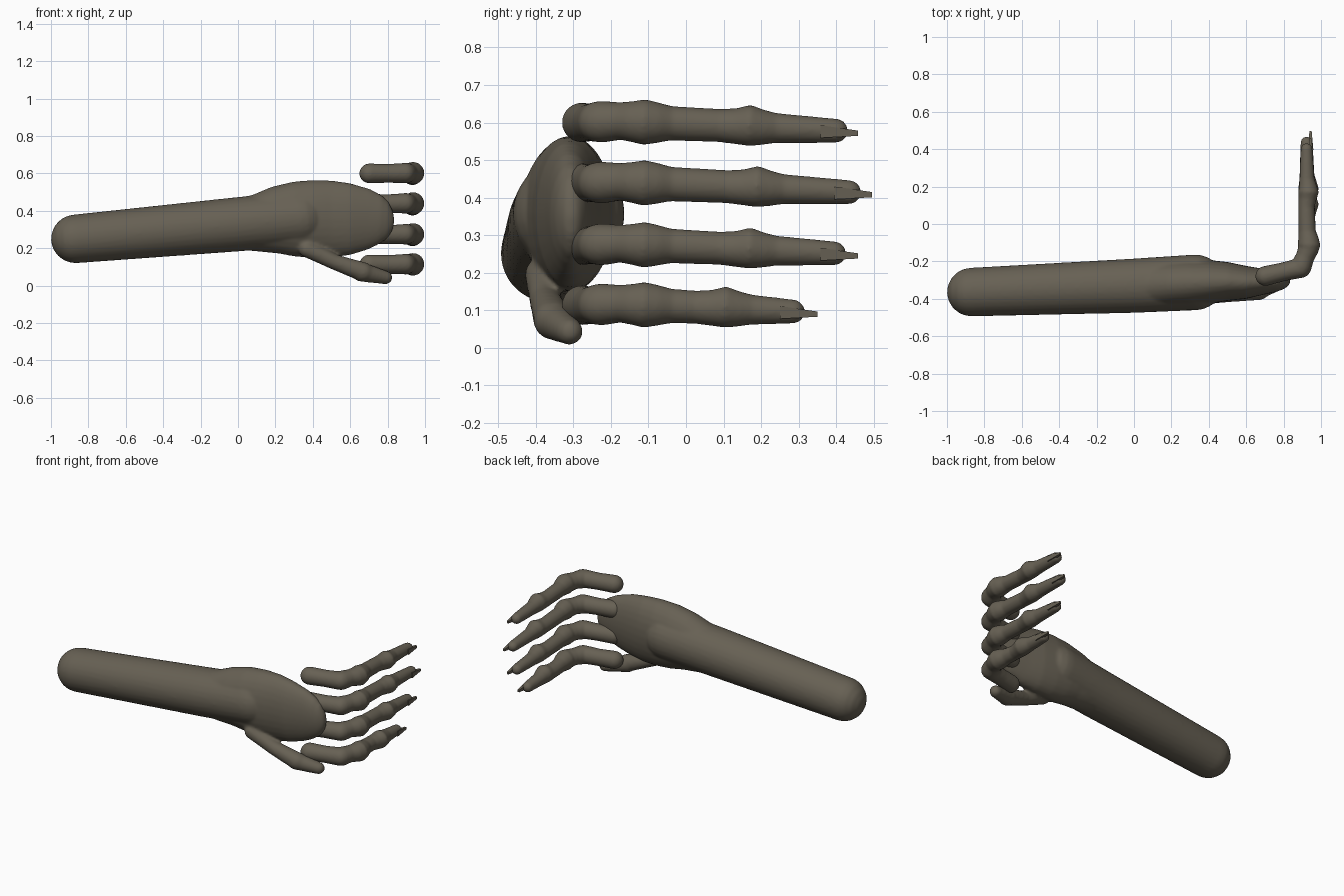
import bpy, bmesh, math
from mathutils import Vector

if "Cube" in bpy.data.objects:
    bpy.data.objects.remove(bpy.data.objects["Cube"])

skin = bpy.data.materials.new("grey_brown_skin")
skin.diffuse_color = (0.135, 0.118, 0.088, 1)
skin.use_nodes = True
skin.node_tree.nodes["Principled BSDF"].inputs["Base Color"].default_value = skin.diffuse_color
SEG = 28


def loft(bm, secs):
    """Closed skin through sections (point, side radius, up radius)."""
    rings = []
    for i, (p, a, b) in enumerate(secs):
        t = (secs[min(i + 1, len(secs) - 1)][0] - secs[max(i - 1, 0)][0]).normalized()
        side = t.cross(Vector((0, 0, 1))).normalized()
        up = side.cross(t)
        rings.append([bm.verts.new(p + side * a * math.cos(2 * math.pi * k / SEG)
                                   + up * b * math.sin(2 * math.pi * k / SEG)) for k in range(SEG)])
    for r, s in zip(rings, rings[1:]):
        for k in range(SEG):
            bm.faces.new((r[k], r[(k + 1) % SEG], s[(k + 1) % SEG], s[k]))
    bm.faces.new(rings[0][::-1])
    bm.faces.new(rings[-1])


def limb(bm, pts):
    """Round tube (x, y, z, radius) with domed ends."""
    P = [(Vector(p[:3]), p[3]) for p in pts]
    d0 = (P[0][0] - P[1][0]).normalized()
    d1 = (P[-1][0] - P[-2][0]).normalized()
    ang = [math.radians(a) for a in (88, 70, 50, 30, 14)]
    s = [(P[0][0] + d0 * P[0][1] * math.sin(a), P[0][1] * math.cos(a)) for a in ang]
    s += P
    s += [(P[-1][0] + d1 * P[-1][1] * math.sin(a), P[-1][1] * math.cos(a)) for a in ang[::-1]]
    loft(bm, [(p, r, r) for p, r in s])


def finish(bm, name):
    bmesh.ops.recalc_face_normals(bm, faces=bm.faces)
    me = bpy.data.meshes.new(name)
    bm.to_mesh(me)
    bm.free()
    me.materials.append(skin)
    ob = bpy.data.objects.new(name, me)
    bpy.context.collection.objects.link(ob)
    return ob


def fuse(bm, name, voxel, rounds):
    """Blend overlapping parts into one smooth skin."""
    ob = finish(bm, name)
    m = ob.modifiers.new("fuse", 'REMESH')
    m.mode = 'VOXEL'
    m.voxel_size = voxel
    m.use_smooth_shade = True
    m = ob.modifiers.new("soften", 'SMOOTH')
    m.factor = 0.5
    m.iterations = rounds
    return ob


# forearm, palm and thumb
bm = bmesh.new()
limb(bm, [(-0.87, -0.364, 0.25, 0.13), (0, -0.33, 0.328, 0.145), (0.33, -0.312, 0.358, 0.149)])
palm = [(0.00, -.325, .19, .46, .12), (0.10, -.325, .18, .488, .125), (0.20, -.32, .17, .53, .125),
        (0.30, -.315, .155, .556, .125), (0.40, -.31, .148, .565, .118), (0.50, -.307, .15, .562, .104),
        (0.60, -.312, .163, .548, .088), (0.70, -.308, .193, .518, .068), (0.76, -.308, .22, .485, .055),
        (0.80, -.306, .25, .45, .042), (0.825, -.306, .29, .41, .025), (0.836, -.306, .335, .365, .01)]
loft(bm, [(Vector((x, y, (lo + hi) / 2)), w, (hi - lo) / 2) for x, y, lo, hi, w in palm])
limb(bm, [(0.37, -0.385, 0.195, 0.045), (0.52, -0.375, 0.125, 0.042), (0.67, -0.355, 0.073, 0.052)])
limb(bm, [(0.66, -0.355, 0.073, 0.052), (0.79, -0.310, 0.043, 0.036)])
fuse(bm, "arm_palm_and_thumb", 0.009, 8)

# four fingers: base height, second knuckle, tip, claw point (y values)
for n, (z, k2, tip, claw) in enumerate([(.602, .17, .40, .458), (.440, .19, .435, .496),
                                        (.275, .17, .395, .458), (.115, .105, .285, .35)], 1):
    def h(y):
        return z + 0.003 - 0.045 * (y + 0.2) if y > -0.2 else z
    bm = bmesh.new()
    limb(bm, [(0.702, -0.278, z - .002, .053), (0.80, -0.255, z - .002, .05), (0.893, -0.234, z, .054)])
    chain = [(.895, -.225, .056), (.915, -.175, .050), (.930, -.14, .055), (.936, -.112, .061),
             (.932, -.08, .055), (.926, -.04, .046), (.922, k2 - .08, .044), (.927, k2 - .035, .048),
             (.933, k2, .055), (.929, k2 + .035, .047), (.925, k2 + .07, .040), (.923, tip, .032)]
    limb(bm, [(x, y, h(y) + .004 * (abs(y - k2) < .01), r) for x, y, r in chain])
    fuse(bm, f"finger_{n}", 0.007, 5)

    # claw: flat-sided wedge on the outer side of the fingertip
    bm = bmesh.new()
    ends = []
    for y, x0, x1, hw in ((claw - .10, .93, .959, .017), (claw, .938, .950, .007)):
        zc = h(y) - .004
        ends.append([bm.verts.new((x, y, zc + s)) for x, s in ((x0, -hw), (x1, -hw), (x1, hw), (x0, hw))])
    a, b = ends
    bm.faces.new(a)
    bm.faces.new(b[::-1])
    for k in range(4):
        bm.faces.new((a[k], a[(k + 1) % 4], b[(k + 1) % 4], b[k]))
    finish(bm, f"claw_{n}")
